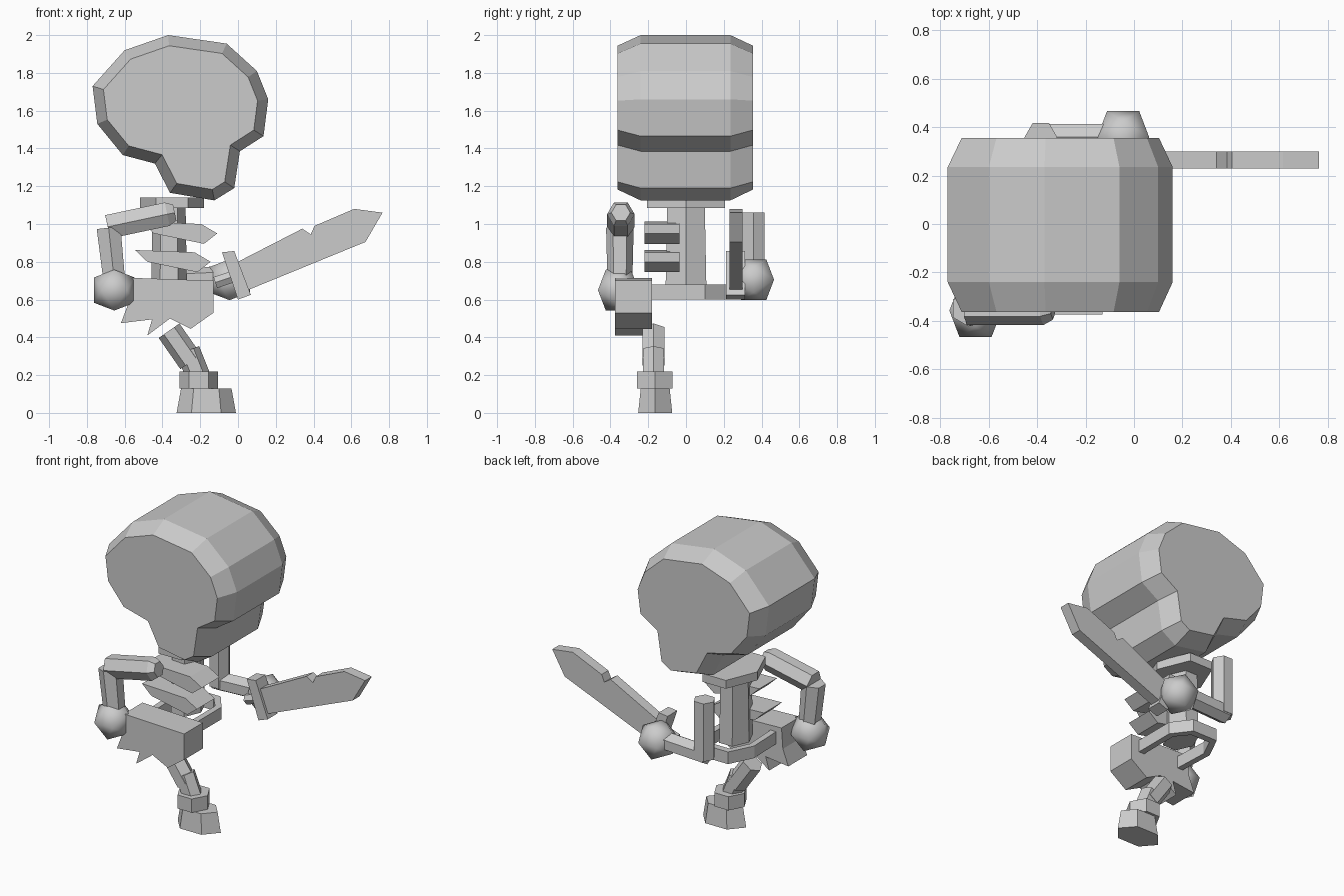
import bpy, bmesh, math
from mathutils import Vector

if "Cube" in bpy.data.objects:
    bpy.data.objects.remove(bpy.data.objects["Cube"])

bone = bpy.data.materials.new("bone_grey")
bone.use_nodes = True
bone.diffuse_color = (0.6, 0.6, 0.6, 1)
bone.node_tree.nodes["Principled BSDF"].inputs["Base Color"].default_value = (0.6, 0.6, 0.6, 1)


def finish(name, bm, smooth=False):
    bmesh.ops.recalc_face_normals(bm, faces=bm.faces)
    mesh = bpy.data.meshes.new(name)
    bm.to_mesh(mesh)
    bm.free()
    mesh.materials.append(bone)
    for p in mesh.polygons:
        p.use_smooth = smooth
    obj = bpy.data.objects.new(name, mesh)
    bpy.context.collection.objects.link(obj)
    return obj


def loft(name, rings):
    """Bridge equal-length rings of points and cap both ends."""
    bm = bmesh.new()
    loops = [[bm.verts.new(p) for p in ring] for ring in rings]
    n = len(loops[0])
    for low, high in zip(loops, loops[1:]):
        for i in range(n):
            j = (i + 1) % n
            bm.faces.new((low[i], low[j], high[j], high[i]))
    bm.faces.new(loops[0][::-1])
    bm.faces.new(loops[-1])
    return finish(name, bm)


def slab(name, outline, y0, y1):
    """Side profile extruded across y."""
    return loft(name, [[(x, y, z) for x, z in outline] for y in (y0, y1)])


def hex_ring(centre, axis, spoke, r):
    axis = Vector(axis).normalized()
    u = Vector(spoke) - axis * axis.dot(Vector(spoke))
    u.normalize()
    v = axis.cross(u)
    turns = [k * math.pi / 3 for k in range(6)]
    return [Vector(centre) + r * (math.cos(t) * u + math.sin(t) * v) for t in turns]


def limb(name, a, b, r, spoke, r_end=None):
    axis = Vector(b) - Vector(a)
    return loft(name, [hex_ring(a, axis, spoke, r), hex_ring(b, axis, spoke, r_end or r)])


def hex_block(name, x, y, z0, z1, rx, ry, top=1.0):
    """Upright six-sided block with corners toward the x axis."""
    rings = []
    for z, s in ((z0, 1.0), (z1, top)):
        rings.append([(x + rx * s * math.cos(k * math.pi / 3),
                       y + ry * s * math.sin(k * math.pi / 3) / math.sin(math.pi / 3), z)
                      for k in range(6)])
    return loft(name, rings)


def inset(outline, d):
    """Move each corner of a clockwise outline inward by d."""
    pts = [Vector(p) for p in outline]
    result = []
    for i, p in enumerate(pts):
        e0 = (p - pts[i - 1]).normalized()
        e1 = (pts[(i + 1) % len(pts)] - p).normalized()
        n0, n1 = Vector((e0.y, -e0.x)), Vector((e1.y, -e1.x))
        result.append(p + (n0 + n1) * d / (1 + n0.dot(n1)))
    return result


# Skull: side profile with chamfered rims
skull = [(-.77, 1.73), (-.60, 1.92), (-.37, 2), (-.06, 1.955), (.10, 1.81), (.16, 1.66),
         (.135, 1.465), (.01, 1.385), (-.02, 1.19), (-.125, 1.125), (-.36, 1.165),
         (-.44, 1.32), (-.61, 1.365), (-.745, 1.53)]
small = inset(skull, .055)
loft("skull", [[(x, y, z) for x, z in ring] for ring, y in
               ((small, -.363), (skull, -.24), (skull, .235), (small, .355))])

# Neck, spine and ribs
hex_block("collar", -.35, 0, 1.085, 1.14, .17, .207)
hex_block("spine", -.365, 0, .66, 1.1, .095, .108, .92)
rib = [(-.545, .862), (-.23, .85), (-.145, .80), (-.215, .745), (-.48, .80)]
for i, name in enumerate(("lower_rib", "upper_rib")):
    slab(name, [(x + .035 * i, z + .15 * i) for x, z in rib], -.22, -.035)

# Pelvis with a broken lower edge, and the open ring behind it
slab("pelvis", [(-.57, .715), (-.13, .70), (-.13, .53), (-.25, .445), (-.36, .50),
                (-.48, .41), (-.455, .495), (-.62, .475), (-.58, .58)], -.375, -.18)
outer = [(-.53, -.19), (-.54, .06), (-.46, .22), (-.28, .22), (-.19, .10), (-.19, -.19)]
inner = [(-.49, -.19), (-.50, .05), (-.44, .175), (-.30, .175), (-.23, .09), (-.23, -.19)]
loft("pelvis_ring", [[(a[0], a[1], .60), (b[0], b[1], .60), (b[0], b[1], .68), (a[0], a[1], .68)]
                     for a, b in zip(outer, inner)])

# Front arm
Y = (0, 1, 0)
shoulder, elbow = (-.375, -.345, 1.052), (-.69, -.345, .985)
axis = Vector(shoulder) - Vector(elbow)
loft("right_upper_arm", [hex_ring(elbow, axis, Y, .073), hex_ring(shoulder, axis, Y, .073),
                         hex_ring((-.335, -.345, 1.06), axis, Y, .05)])
limb("right_forearm", (-.685, -.35, .98), (-.655, -.35, .70), .073, Y, .066)

# Rear arm
limb("left_upper_arm", (-.385, .358, .68), (-.385, .358, 1.06), .068, (1, 0, 0))
limb("left_forearm", (-.41, .36, .70), (-.08, .36, .715), .062, (0, 0, 1))

# Rounded twenty-sided hands
phi = (1 + math.sqrt(5)) / 2
for name, centre in (("right_hand", (-.655, -.358, .65)), ("left_hand", (-.045, .358, .705))):
    bm = bmesh.new()
    for a in (-1, 1):
        for b in (-phi, phi):
            for p in ((a, b, 0), (0, a, b), (b, 0, a)):
                bm.verts.new(Vector(centre) + Vector(p) * .108 / phi)
    bmesh.ops.convex_hull(bm, input=bm.verts)
    finish(name, bm, smooth=True)

# Notched sword
slab("sword_blade", [(-.02, .79), (.34, .975), (.385, .945), (.405, .99), (.615, 1.08),
                     (.765, 1.06), (.675, .905), (.04, .645)], .23, .30)
slab("sword_guard", [(-.085, .85), (-.02, .857), (.068, .625), (0, .60)], .213, .313)
limb("sword_grip", (-.12, .265, .69), (0, .265, .73), .035, Y)

# Leg and boot
limb("thigh", (-.365, -.172, .435), (-.25, -.172, .27), .067, (1, 0, 0))
limb("shin", (-.265, -.172, .33), (-.205, -.172, .18), .064, (1, 0, 0))
hex_block("ankle_cuff", -.208, -.165, .13, .22, .102, .094)
hex_block("foot", -.168, -.163, 0, .13, .157, .09, .85)
